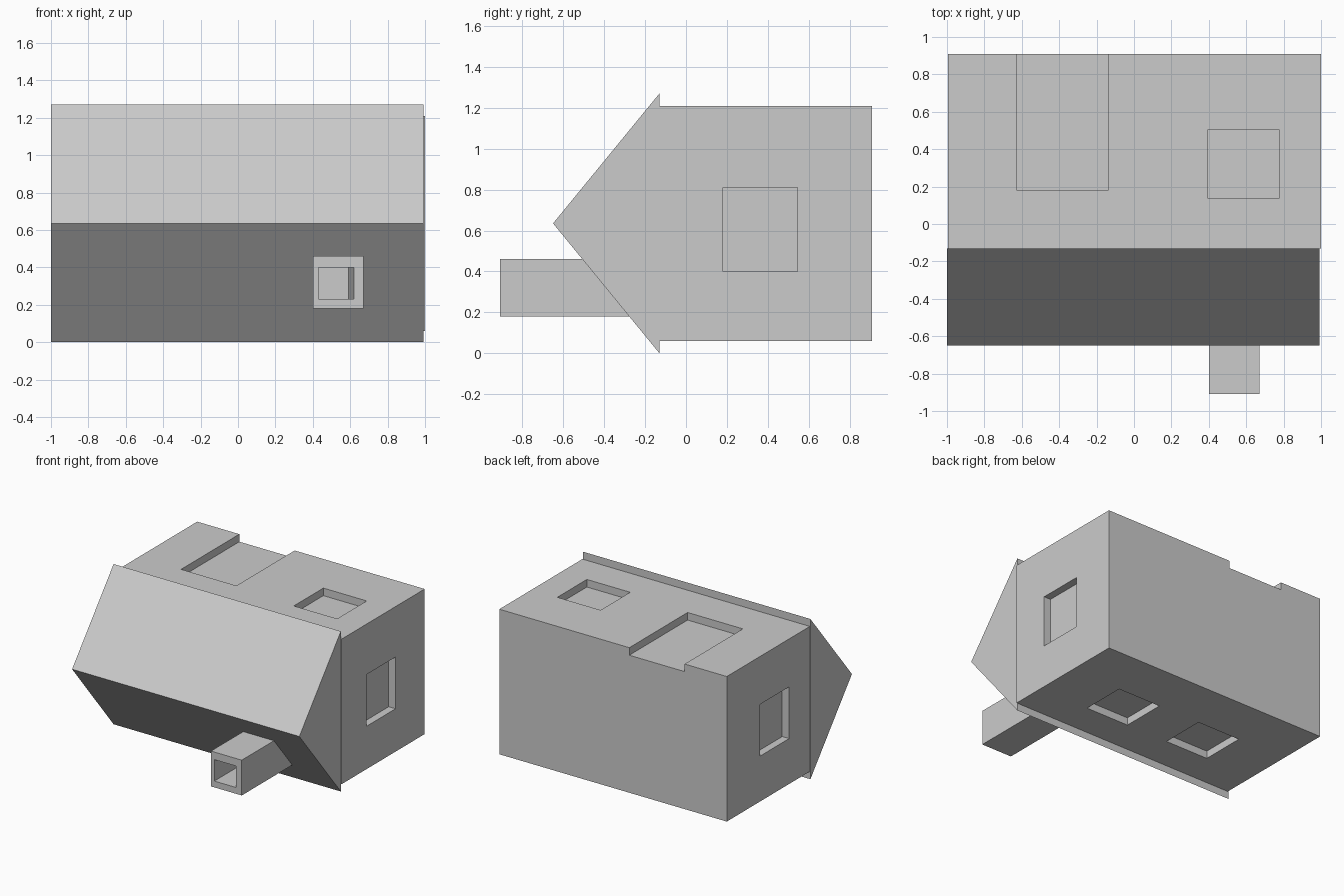
import bpy
import bmesh

default = bpy.data.objects.get("Cube")
if default:
    bpy.data.objects.remove(default, do_unlink=True)

# One plain grey for the whole model
grey = bpy.data.materials.new("plain grey")
grey.use_nodes = True
colour = (0.6, 0.6, 0.6, 1)
grey.diffuse_color = colour
grey.node_tree.nodes["Principled BSDF"].inputs["Base Color"].default_value = colour


def finish(name, bm):
    bmesh.ops.recalc_face_normals(bm, faces=bm.faces)
    mesh = bpy.data.meshes.new(name)
    bm.to_mesh(mesh)
    bm.free()
    mesh.materials.append(grey)
    obj = bpy.data.objects.new(name, mesh)
    bpy.context.collection.objects.link(obj)
    return obj


def box(name, x, y, z):
    """Box from its (low, high) extents on each axis."""
    bm = bmesh.new()
    bmesh.ops.create_cube(bm, size=1)
    for v in bm.verts:
        v.co = [span[c > 0] for span, c in zip((x, y, z), v.co)]
    return finish(name, bm)


def carve(target, cutter):
    """Cut one solid out of another and discard the cutter."""
    cutter.hide_render = True
    mod = target.modifiers.new("carve", 'BOOLEAN')
    mod.operation = 'DIFFERENCE'
    mod.solver = 'EXACT'
    mod.object = cutter
    bpy.context.view_layer.objects.active = target
    bpy.ops.object.modifier_apply(modifier=mod.name)
    bpy.data.objects.remove(cutter, do_unlink=True)


# House body, lying with its roof toward the front
x0, x1 = -0.995, 1.0
y0, y1 = -0.13, 0.91
z0, z1 = 0.06, 1.21
depth, over = 0.06, 0.1
body = box("house_body", (x0, x1), (y0, y1), (z0, z1))

# Recessed doorway and windows
top = (z1 - depth, z1 + over)
bottom = (z0 - over, z0 + depth)
recesses = {
    "doorway": ((-0.625, -0.14), (0.18, y1 + over), top),
    "top_window": ((0.395, 0.775), (0.135, 0.505), top),
    "bottom_window_a": ((0.18, 0.56), (0.14, 0.5), bottom),
    "bottom_window_b": ((-0.57, -0.19), (0.14, 0.5), bottom),
    "left_window": ((x1 - depth, x1 + over), (0.18, 0.545), (0.4, 0.81)),
    "right_window": ((x0 - over, x0 + depth), (0.13, 0.495), (0.42, 0.83)),
}
for name, spans in recesses.items():
    carve(body, box(name, *spans))

# Gabled roof: a triangular profile extruded along x
bm = bmesh.new()
profile = [(y0, 0), (-0.65, 0.635), (y0, 1.27)]
face = bm.faces.new([bm.verts.new((-1, y, z)) for y, z in profile])
out = bmesh.ops.extrude_face_region(bm, geom=[face])
for v in out["geom"]:
    if isinstance(v, bmesh.types.BMVert):
        v.co.x = 0.993
roof = finish("roof", bm)

# Square chimney with a flue that narrows on one side
chimney = box("chimney", (0.4, 0.67), (-0.91, -0.25), (0.18, 0.46))
flue = box("flue", (0.43, 0.625), (-1.0, -0.48), (0.23, 0.4))
for v in flue.data.vertices:
    if v.co.y > -0.5 and v.co.x > 0.5:
        v.co.x = 0.59
carve(chimney, flue)
